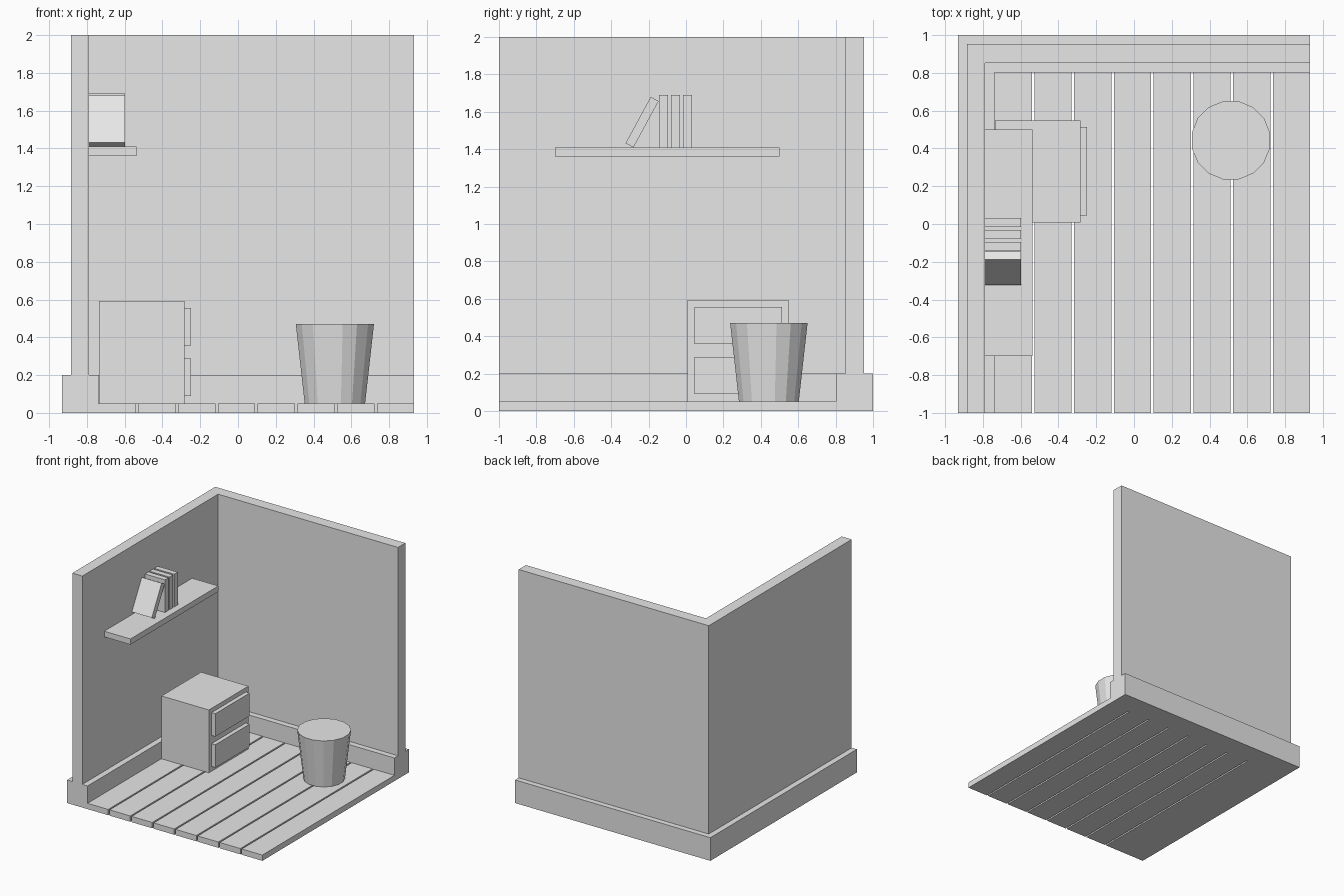
import bpy
import bmesh
from math import radians, pi
from mathutils import Matrix, Vector

default = bpy.data.objects.get("Cube")
if default:
    bpy.data.objects.remove(default, do_unlink=True)

GREY = (0.8, 0.8, 0.8, 1.0)
grey = bpy.data.materials.new("plain_grey")
grey.use_nodes = True
grey.diffuse_color = GREY
grey.node_tree.nodes["Principled BSDF"].inputs["Base Color"].default_value = GREY


def finish(name, bm):
    mesh = bpy.data.meshes.new(name)
    bm.to_mesh(mesh)
    bm.free()
    mesh.materials.append(grey)
    obj = bpy.data.objects.new(name, mesh)
    bpy.context.collection.objects.link(obj)
    return obj


def box(name, x, y, z):
    """Box from (min, max) ranges along each axis."""
    lo, hi = Vector((x[0], y[0], z[0])), Vector((x[1], y[1], z[1]))
    bm = bmesh.new()
    bmesh.ops.create_cube(bm, size=1)
    bmesh.ops.scale(bm, vec=hi - lo, verts=bm.verts)
    bmesh.ops.translate(bm, vec=(lo + hi) / 2, verts=bm.verts)
    return finish(name, bm)


def corner_strip(name, outer, inner, end_x, y_back, z):
    """L-shaped strip running along the left side and the back."""
    bm = bmesh.new()
    outline = [(outer, -1), (inner[0], -1), inner, (end_x, inner[1]),
               (end_x, y_back), (outer, y_back)]
    face = bm.faces.new([bm.verts.new((x, y, z[0])) for x, y in outline])
    up = bmesh.ops.extrude_face_region(bm, geom=[face])["geom"]
    bmesh.ops.translate(bm, vec=(0, 0, z[1] - z[0]),
                        verts=[v for v in up if isinstance(v, bmesh.types.BMVert)])
    bmesh.ops.recalc_face_normals(bm, faces=bm.faces)
    return finish(name, bm)


EDGE = 0.933
FLOOR = 0.05

# Walls and the thick skirting below them
corner_strip("skirting", -EDGE, (-0.738, 0.803), EDGE, 1.0, (0, 0.2))
corner_strip("walls", -0.884, (-0.788, 0.853), EDGE, 0.952, (0.2, 2.0))

# Floor planks with narrow gaps
PLANKS, GAP = 8, 0.0135
width = (EDGE + 0.738 - GAP * (PLANKS - 1)) / PLANKS
for i in range(PLANKS):
    x = -0.738 + i * (width + GAP)
    box(f"floor_plank_{i + 1}", (x, x + width), (-1, 0.803), (0, FLOOR))

# Cabinet with two drawer fronts
box("cabinet", (-0.737, -0.284), (0.008, 0.548), (FLOOR, 0.593))
for name, z in (("lower", 0.09), ("upper", 0.358)):
    box(f"{name}_drawer_front", (-0.284, -0.248), (0.045, 0.513), (z, z + 0.198))

# Wall shelf
SHELF_TOP = 1.409
box("shelf", (-0.788, -0.538), (-0.7, 0.5), (1.36, SHELF_TOP))

# Three upright books and one leaning on them
BOOK_X, THICK, TALL = (-0.788, -0.598), 0.048, 0.282
for i in range(3):
    y = -0.144 + i * 0.064
    box(f"book_{i + 1}", BOOK_X, (y, y + THICK), (SHELF_TOP, SHELF_TOP + TALL))
leaning = box("leaning_book", BOOK_X, (-THICK, 0), (0, TALL))
leaning.data.transform(Matrix.Translation((0, -0.281, SHELF_TOP))
                       @ Matrix.Rotation(radians(-28.5), 4, "X"))

# Tapered bin with a closed top
bm = bmesh.new()
SIDES, BIN_HEIGHT = 16, 0.42
bmesh.ops.create_cone(bm, cap_ends=True, segments=SIDES, radius1=0.163, radius2=0.211,
                      depth=BIN_HEIGHT)
bmesh.ops.rotate(bm, verts=bm.verts, matrix=Matrix.Rotation(pi / SIDES, 3, "Z"))
bmesh.ops.translate(bm, verts=bm.verts, vec=(0.513, 0.443, FLOOR + BIN_HEIGHT / 2))
finish("bin", bm)
